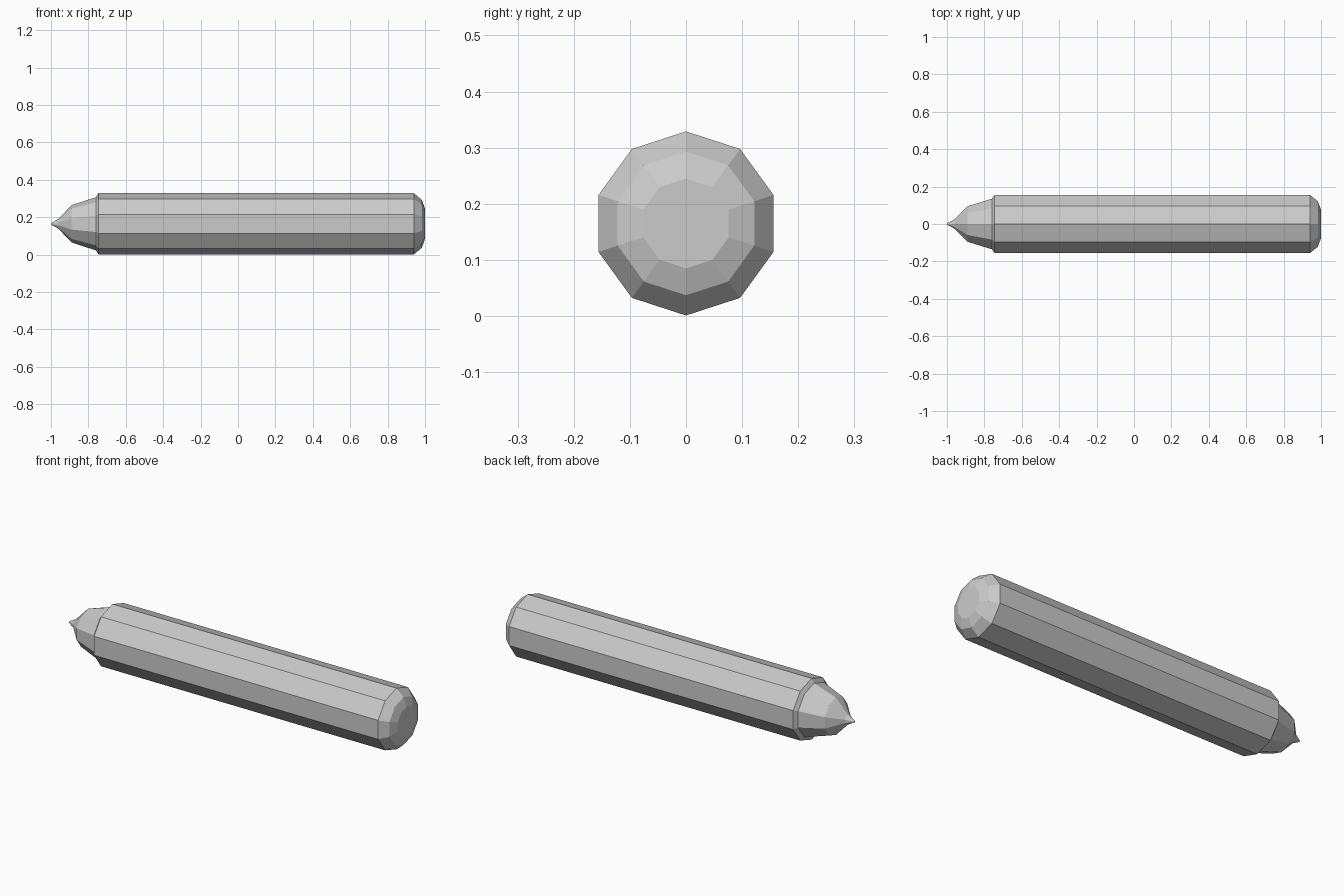
import bpy
import bmesh
from math import cos, sin, tau

SIDES = 10
AXIS_Z = 0.165

cube = bpy.data.objects.get("Cube")
if cube:
    bpy.data.objects.remove(cube)

# Single plain grey finish
GREY = (0.6, 0.6, 0.6, 1)
grey = bpy.data.materials.new("plain grey")
grey.use_nodes = True
grey.diffuse_color = GREY
grey.node_tree.nodes["Principled BSDF"].inputs["Base Color"].default_value = GREY


def lathe_x(name, profile, cap_start=False, cap_end=False):
    """Join ten-sided rings given as (x, radius) along the long axis."""
    bm = bmesh.new()
    rings = []
    for x, r in profile:
        angles = [tau * i / SIDES for i in range(SIDES)]
        rings.append([bm.verts.new((x, r * sin(a), r * cos(a))) for a in angles])
    for a, b in zip(rings, rings[1:]):
        for i in range(SIDES):
            j = (i + 1) % SIDES
            bm.faces.new((a[i], a[j], b[j], b[i]))
    if cap_start:
        bm.faces.new(rings[0])
    if cap_end:
        bm.faces.new(rings[-1])
    bmesh.ops.recalc_face_normals(bm, faces=bm.faces)
    mesh = bpy.data.meshes.new(name)
    bm.to_mesh(mesh)
    bm.free()
    mesh.materials.append(grey)
    obj = bpy.data.objects.new(name, mesh)
    obj.location.z = AXIS_Z
    bpy.context.collection.objects.link(obj)
    return obj


# Barrel with a narrow shoulder at the tip and a chamfered blunt end
lathe_x("barrel", [(-0.76, 0.142), (-0.745, 0.164), (0.94, 0.164),
                   (0.983, 0.128), (1.0, 0.08)], cap_end=True)

# Bulging tip that narrows to a fine point
lathe_x("writing_tip", [(-1.0, 0.004), (-0.96, 0.026), (-0.89, 0.1),
                        (-0.76, 0.142)], cap_start=True)
